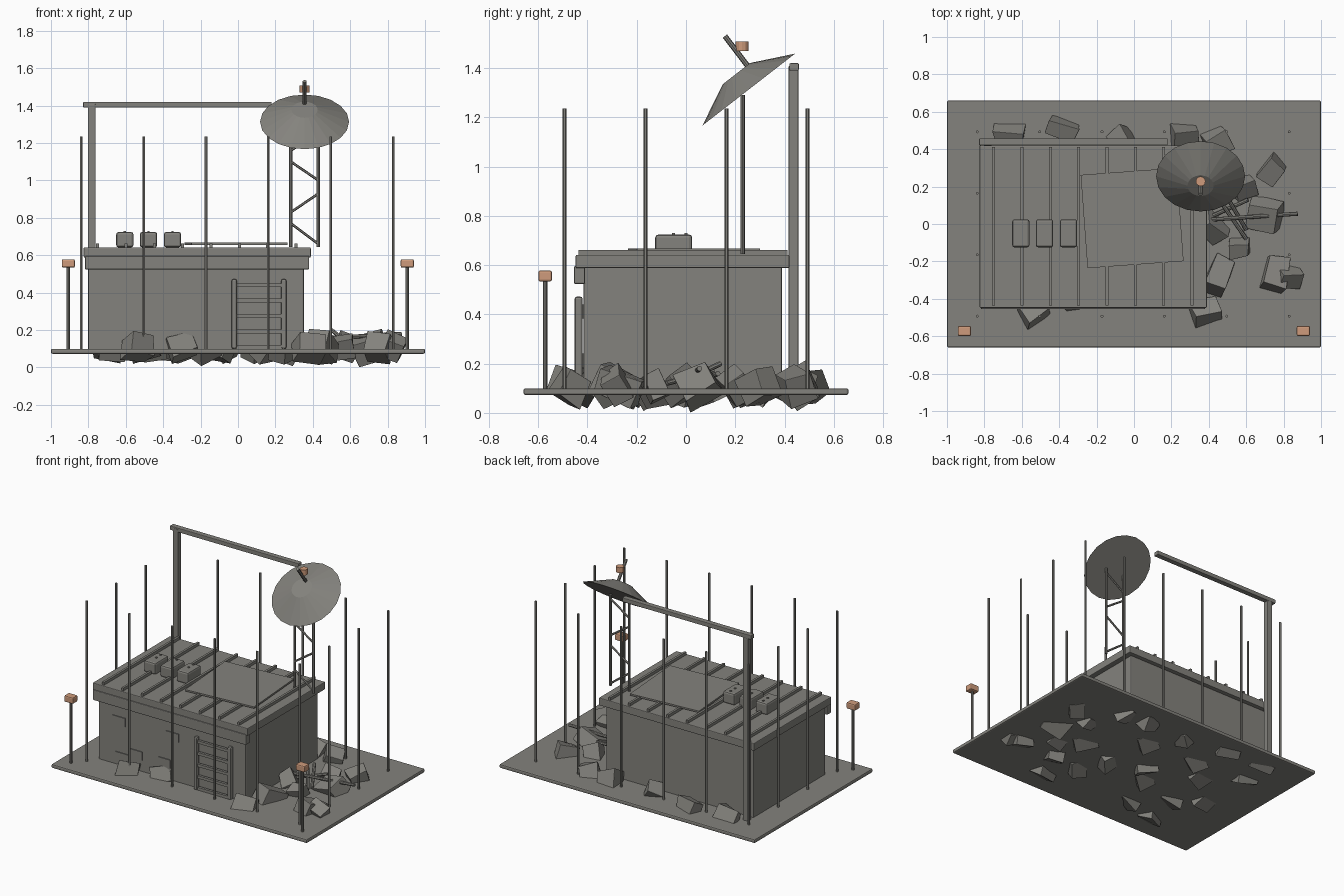
import bpy, bmesh, math, random
from mathutils import Vector, Euler

random.seed(4)


def material(name, rgb):
    m = bpy.data.materials.new(name)
    m.diffuse_color = (*rgb, 1)
    return m


GREY = material("concrete grey", (0.23, 0.225, 0.205))
ORANGE = material("lamp orange", (0.62, 0.33, 0.2))


def finish(name, bm, mat):
    me = bpy.data.meshes.new(name)
    bmesh.ops.recalc_face_normals(bm, faces=bm.faces)
    bm.to_mesh(me)
    bm.free()
    ob = bpy.data.objects.new(name, me)
    me.materials.append(mat)
    bpy.context.collection.objects.link(ob)
    return ob


def box(name, center, size, mat=GREY, bevel=0, rot=(0, 0, 0), jitter=0):
    bm = bmesh.new()
    bmesh.ops.create_cube(bm, size=1)
    for v in bm.verts:
        v.co = Vector(a * b for a, b in zip(v.co, size))
        v.co += Vector(random.uniform(-jitter, jitter) for _ in range(3))
    if bevel:
        bmesh.ops.bevel(bm, geom=bm.edges[:], offset=bevel, segments=2,
                        profile=0.5, affect='EDGES')
    ob = finish(name, bm, mat)
    ob.location = center
    ob.rotation_euler = [math.radians(a) for a in rot]
    return ob


def span(name, x, y, z, **kw):
    """Box given by its limits on each axis."""
    return box(name, [(a + b) / 2 for a, b in (x, y, z)],
               [b - a for a, b in (x, y, z)], **kw)


def cone(name, a, b, r1, r2=None, sides=8, mat=GREY):
    """Rod or frustum from point a to point b."""
    a, b = Vector(a), Vector(b)
    bm = bmesh.new()
    bmesh.ops.create_cone(bm, cap_ends=True, segments=sides, radius1=r1,
                          radius2=r1 if r2 is None else r2, depth=(b - a).length)
    ob = finish(name, bm, mat)
    ob.location = (a + b) / 2
    ob.rotation_mode = 'QUATERNION'
    ob.rotation_quaternion = (b - a).to_track_quat('Z', 'Y')
    return ob


# Ground plate, bunker body, roof slab and front fascia
span("base_plate", (-1, 1), (-0.66, 0.66), (0.073, 0.1), bevel=0.008)
span("bunker_body", (-0.8, 0.352), (-0.416, 0.39), (0.09, 0.6), bevel=0.006)
span("roof_slab", (-0.825, 0.389), (-0.448, 0.42), (0.588, 0.642), bevel=0.005)
span("roof_fascia", (-0.818, 0.38), (-0.455, -0.41), (0.524, 0.596), bevel=0.005)

# Roof ribs, loose sheet and crates
for i in range(8):
    x = -0.75 + i * 0.1515
    span("roof_rib", (x - 0.008, x + 0.008), (-0.436, 0.412), (0.638, 0.662))
box("loose_roof_sheet", (-0.01, 0.032, 0.661), (0.515, 0.5, 0.012), rot=(0, 0, 4.2))
for x in (-0.605, -0.478, -0.35):
    span("roof_crate", (x - 0.046, x + 0.046), (-0.125, 0.025), (0.642, 0.724), bevel=0.012)
    for dy in (-0.05, 0.0):
        span("crate_stud", (x - 0.006, x + 0.006), (dy - 0.006, dy + 0.006), (0.72, 0.73))

# Shallow patch plates on the front wall
for x, z in ((-0.638, 0.412), (-0.222, 0.412), (-0.615, 0.16), (-0.505, 0.21), (-0.285, 0.212)):
    span("wall_patch", (x - 0.05, x + 0.05), (-0.422, -0.412), (z - 0.029, z + 0.029))

# Ladder
for x in (-0.02, 0.245):
    span("ladder_rail", (x - 0.014, x + 0.014), (-0.452, -0.42), (0.1, 0.472), bevel=0.009)
for i in range(5):
    z = 0.1 + i * 0.0825
    span("ladder_rung", (-0.02, 0.245), (-0.444, -0.426), (z, z + 0.02))

# Gantry behind the bunker
span("gantry_post", (-0.803, -0.762), (0.417, 0.456), (0.08, 1.41), bevel=0.004)
span("gantry_beam", (-0.828, 0.18), (0.42, 0.458), (1.39, 1.42), bevel=0.004)

# Fence rods round the perimeter
for i in range(6):
    for j in range(4):
        if i in (0, 5) or j in (0, 3):
            p = (-0.838 + i * 0.3335, -0.493 + j * 0.3287)
            cone("fence_rod", (*p, 0.08), (*p, 1.235), 0.008, sides=6)

# Lamp posts at the front corners
for x in (-0.907, 0.905):
    cone("lamp_post", (x, -0.572, 0.1), (x, -0.572, 0.55), 0.009)
    box("lamp_head", (x, -0.572, 0.556), (0.07, 0.055, 0.045), mat=ORANGE, bevel=0.008)

# Dish tower: two legs and zigzag bracing
for x in (0.283, 0.43):
    cone("tower_leg", (x, 0.23, 0.645), (x, 0.23, 1.29), 0.009)
for za, zb in ((0.77, 0.66), (0.83, 0.93), (1.1, 1.0), (1.16, 1.26)):
    cone("tower_brace", (0.283, 0.23, za), (0.43, 0.23, zb), 0.007, sides=6)

# Dish, feed arm and feed head
tilt = Vector((0, -0.613, 0.79))
rim = Vector((0.356, 0.255, 1.313))
cone("dish", rim, rim + tilt * 0.082, 0.238, 0.07, sides=20)
cone("feed_arm", (0.356, 0.28, 1.37), (0.356, 0.158, 1.53), 0.011)
cone("feed_head", (0.356, 0.228, 1.47), (0.356, 0.228, 1.508), 0.026, sides=12, mat=ORANGE)

# Rubble blocks: x, y, length, width, turn
rubble = [
    (-0.53, -0.47, 0.15, 0.11, 30), (-0.3, -0.40, 0.16, 0.1, 10), (0.385, -0.47, 0.15, 0.12, 15),
    (0.455, -0.28, 0.11, 0.18, -25), (0.56, -0.12, 0.11, 0.08, 8), (0.7, 0.05, 0.16, 0.15, -10),
    (0.74, 0.29, 0.1, 0.12, -40), (0.75, -0.27, 0.12, 0.17, -15), (0.83, -0.28, 0.12, 0.09, 0),
    (0.44, 0.44, 0.12, 0.12, 30), (0.265, 0.47, 0.13, 0.11, 5), (-0.06, 0.45, 0.1, 0.1, 35),
    (-0.38, 0.51, 0.16, 0.09, -20), (-0.67, 0.49, 0.15, 0.08, -8), (0.58, 0.2, 0.11, 0.09, 20),
    (0.42, -0.02, 0.1, 0.14, 40),
]
for x, y, sx, sy, turn in rubble:
    box("rubble_block", (x, y, 0.108), (sx, sy, 0.115), jitter=0.012, bevel=0.003,
        rot=(random.choice((-1, 1)) * random.uniform(18, 32), random.uniform(-28, 28), turn))

# Rubble inside the walls, poking through below the plate
for x, y in ((-0.7, 0.3), (-0.68, -0.1), (-0.45, 0.12), (-0.5, -0.22), (-0.17, -0.12),
             (-0.1, 0.0), (0.15, -0.1), (0.25, -0.3), (0.1, 0.25), (-0.3, 0.25)):
    box("buried_rubble", (x, y, 0.1), (0.14, 0.11, 0.1), jitter=0.012,
        rot=(random.uniform(20, 32), random.uniform(-28, 28), random.uniform(0, 180)))

# Bent reinforcing bars in the rubble
for a, b in (((0.36, 0.02, 0.15), (0.875, 0.055, 0.18)), ((0.47, 0.11, 0.17), (0.6, -0.08, 0.12)),
             ((0.39, 0.03, 0.11), (0.61, 0.13, 0.16)), ((0.5, 0.14, 0.2), (0.6, -0.03, 0.12))):
    cone("rebar", a, b, 0.011)
